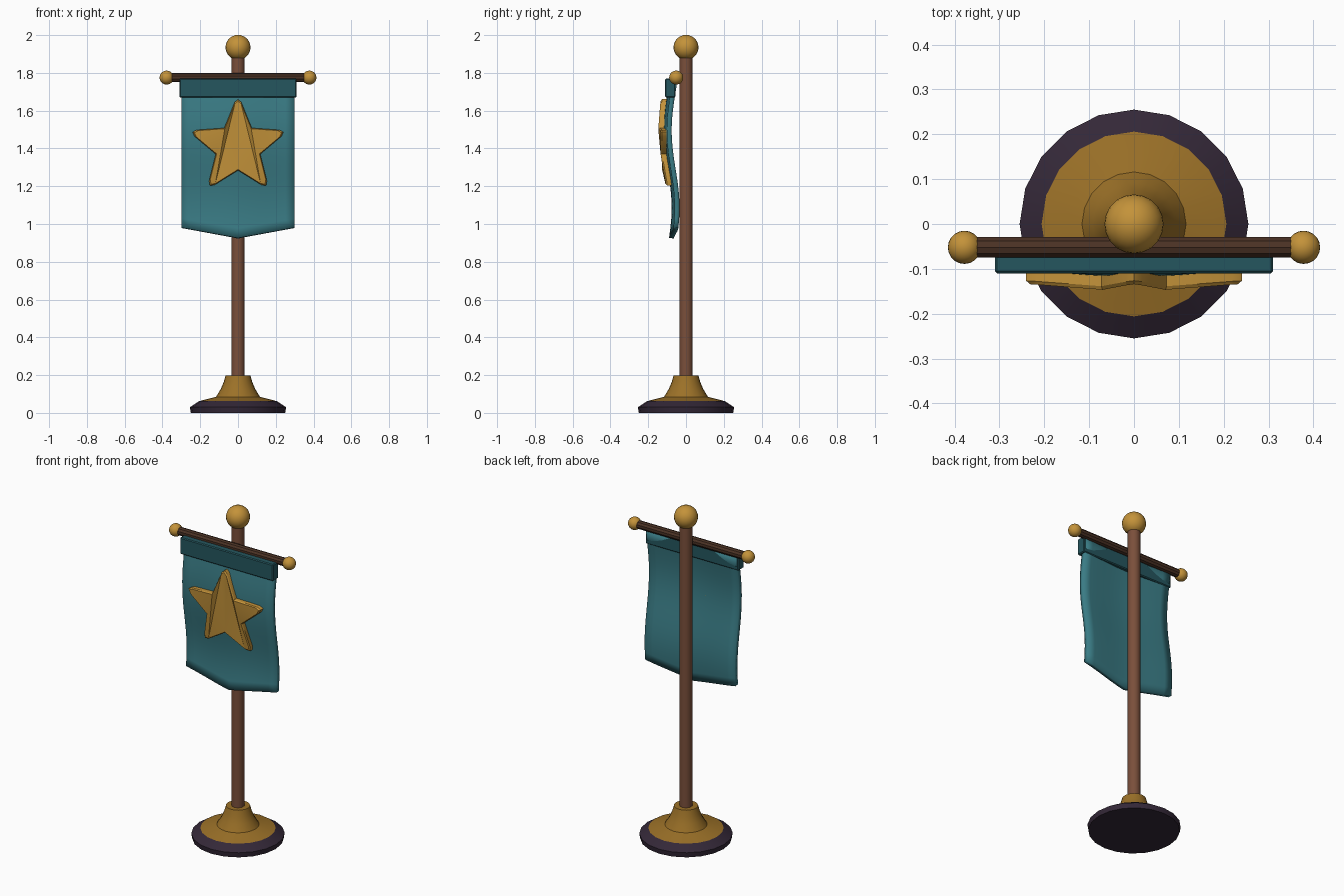
import bpy, bmesh, math
from mathutils import Matrix

if "Cube" in bpy.data.objects:
    bpy.data.objects.remove(bpy.data.objects["Cube"])


def mat(name, r, g, b):
    m = bpy.data.materials.new(name)
    m.diffuse_color = (r, g, b, 1)
    m.use_nodes = True
    m.node_tree.nodes["Principled BSDF"].inputs["Base Color"].default_value = m.diffuse_color
    return m


GOLD = mat("gold", 0.55, 0.29, 0.042)
OLD_GOLD = mat("dark gold", 0.33, 0.165, 0.021)
TEAL = mat("teal cloth", 0.042, 0.2, 0.235)
DEEP_TEAL = mat("deep teal", 0.018, 0.093, 0.112)
WOOD = mat("brown wood", 0.195, 0.078, 0.043)
DARK_WOOD = mat("dark wood", 0.07, 0.032, 0.018)
PLUM = mat("dark plum", 0.034, 0.021, 0.039)


def finish(name, bm, material, angle=30):
    bmesh.ops.recalc_face_normals(bm, faces=bm.faces)
    me = bpy.data.meshes.new(name)
    bm.to_mesh(me)
    bm.free()
    me.materials.append(material)
    ob = bpy.data.objects.new(name, me)
    bpy.context.collection.objects.link(ob)
    bpy.ops.object.select_all(action='DESELECT')
    ob.select_set(True)
    bpy.context.view_layer.objects.active = ob
    bpy.ops.object.shade_smooth_by_angle(angle=math.radians(angle))
    return ob


def lathe(name, profile, sides, material, matrix=Matrix()):
    """Closed solid turned about z from (radius, z) points."""
    bm = bmesh.new()
    rings = [[bm.verts.new((r * math.cos(2 * math.pi * i / sides),
                            r * math.sin(2 * math.pi * i / sides), z))
              for i in range(sides)] for r, z in profile]
    for a, b in zip(rings, rings[1:]):
        for i in range(sides):
            j = (i + 1) % sides
            bm.faces.new((a[i], a[j], b[j], b[i]))
    bm.faces.new(rings[0])
    bm.faces.new(rings[-1])
    bm.transform(matrix)
    return finish(name, bm, material)


def ball(name, pos, radius):
    bm = bmesh.new()
    bmesh.ops.create_uvsphere(bm, u_segments=20, v_segments=14, radius=radius,
                              matrix=Matrix.Translation(pos))
    return finish(name, bm, GOLD)


def cloth_y(x, z):
    """Centre surface of the waving banner."""
    return (-0.076 - 0.021 * math.sin(2 * math.pi * (1.7 - z) / 0.82)
            - 0.008 * math.cos(math.pi * x / 0.3))


# Base and pole
lathe("base_plinth", [(0.25, 0), (0.255, 0.03), (0.206, 0.062)], 20, PLUM)
lathe("base_foot", [(0.206, 0.058), (0.206, 0.062), (0.116, 0.085), (0.092, 0.125),
                    (0.076, 0.162), (0.066, 0.198)], 20, OLD_GOLD)
lathe("pole", [(0.035, 0.15), (0.035, 1.9)], 16, WOOD)
ball("pole_finial", (0, 0, 1.935), 0.066)

# Crossbar with end knobs
lathe("crossbar", [(0.024, -0.365), (0.024, 0.365)], 10, DARK_WOOD,
      Matrix.Translation((0, -0.052, 1.775)) @ Matrix.Rotation(math.pi / 2, 4, 'Y'))
for side, label in ((-1, "left"), (1, "right")):
    ball("crossbar_knob_" + label, (side * 0.378, -0.052, 1.775), 0.037)

# Banner header sleeve
bm = bmesh.new()
bmesh.ops.create_cube(bm, size=1, matrix=Matrix.Translation((0, -0.083, 1.72))
                      @ Matrix.Diagonal((0.62, 0.054, 0.1, 1)))
bmesh.ops.bevel(bm, geom=bm.edges[:], offset=0.005, segments=1, affect='EDGES')
finish("banner_header", bm, DEEP_TEAL)

# Banner cloth: waving sheet with a pointed lower edge
bm = bmesh.new()
NX, NZ, TOP = 12, 16, 1.75
grid = []
for k in range(NZ + 1):
    row = []
    for i in range(NX + 1):
        x = -0.3 + 0.6 * i / NX
        bottom = 0.925 + 0.055 * abs(x) / 0.3
        z = TOP + (bottom - TOP) * k / NZ
        row.append(bm.verts.new((x, cloth_y(x, z), z)))
    grid.append(row)
for k in range(NZ):
    for i in range(NX):
        bm.faces.new((grid[k][i], grid[k][i + 1], grid[k + 1][i + 1], grid[k + 1][i]))
cloth = finish("banner_cloth", bm, TEAL, 40)
solid = cloth.modifiers.new("thickness", 'SOLIDIFY')
solid.thickness = 0.026
solid.offset = 0

# Star emblem: blunt-tipped star following the cloth, with a bevelled front rim
CZ, outline = 1.408, []
for n in range(5):
    a = math.pi / 2 + n * 2 * math.pi / 5
    for radius, da in ((0.237, -0.075), (0.253, 0), (0.237, 0.075), (0.124, math.pi / 5)):
        outline.append((radius * math.cos(a + da), radius * math.sin(a + da)))
bm = bmesh.new()
loops = []
for scale, lift in ((1, 0.008), (1, 0.036), (0.96, 0.044)):
    loops.append([bm.verts.new((x * scale, cloth_y(x, CZ + z) - lift, CZ + z * scale))
                  for x, z in outline])
for a, b in zip(loops, loops[1:]):
    for i in range(len(outline)):
        j = (i + 1) % len(outline)
        bm.faces.new((a[i], a[j], b[j], b[i]))
caps = [bm.faces.new(loops[0]), bm.faces.new(loops[-1])]
bmesh.ops.triangulate(bm, faces=caps)
finish("star_emblem", bm, GOLD, 25)
